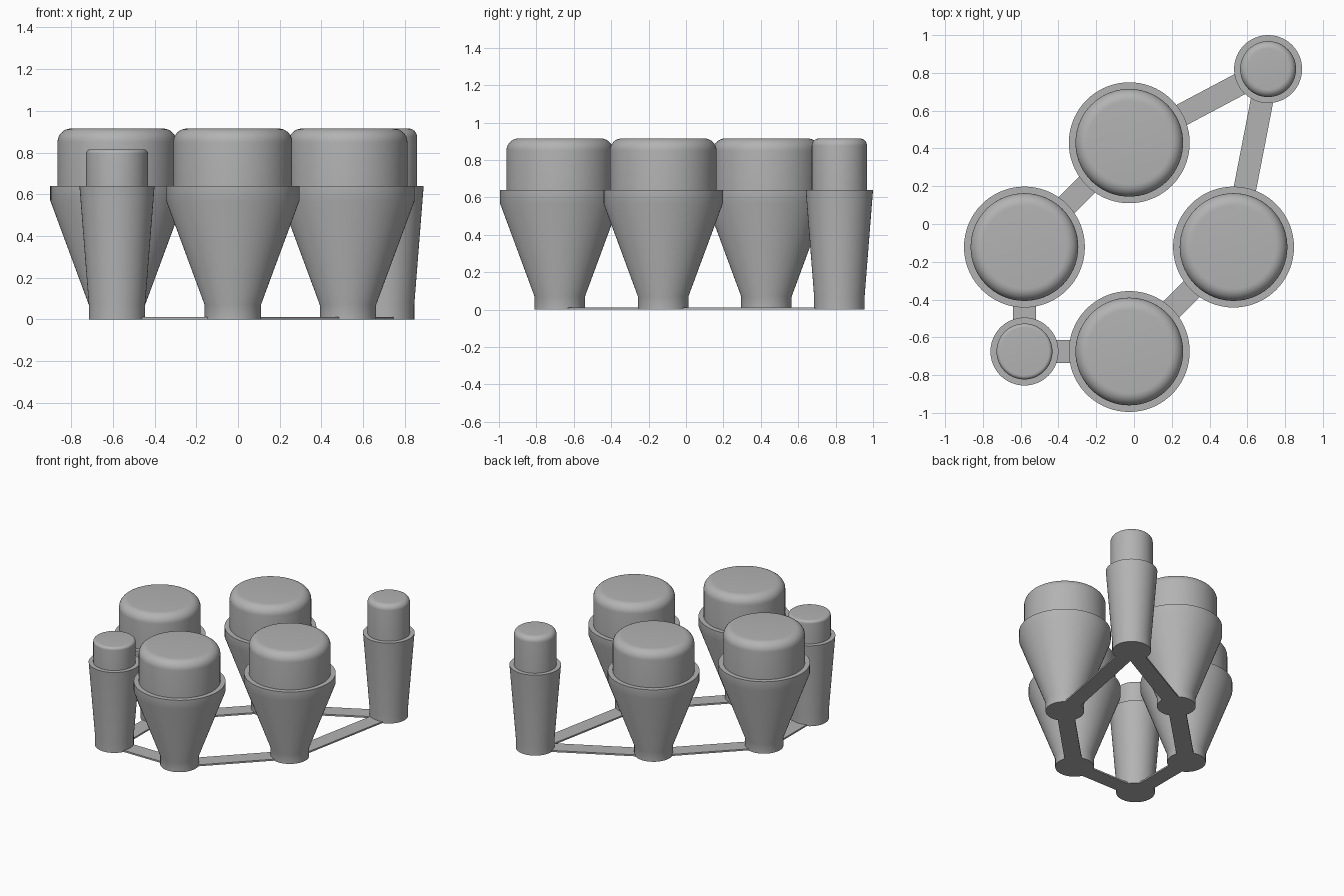
import bpy, bmesh, math
from mathutils import Vector

if "Cube" in bpy.data.objects:
    bpy.data.objects.remove(bpy.data.objects["Cube"])

grey = bpy.data.materials.new("mid_grey")
grey.diffuse_color = (0.45, 0.45, 0.45, 1)
grey.use_nodes = True
grey.node_tree.nodes["Principled BSDF"].inputs["Base Color"].default_value = grey.diffuse_color


def finish(name, bm):
    bmesh.ops.recalc_face_normals(bm, faces=bm.faces)
    mesh = bpy.data.meshes.new(name)
    bm.to_mesh(mesh)
    bm.free()
    mesh.materials.append(grey)
    obj = bpy.data.objects.new(name, mesh)
    bpy.context.collection.objects.link(obj)
    return obj


def lathe(name, profile, centre, steps=72):
    """Closed solid of revolution from (radius, z) points, bottom to top."""
    bm = bmesh.new()
    rings = [[bm.verts.new((r * math.cos(math.tau * i / steps), r * math.sin(math.tau * i / steps), z))
              for i in range(steps)] for r, z in profile]
    for a, b in zip(rings, rings[1:]):
        for i in range(steps):
            j = (i + 1) % steps
            bm.faces.new((a[i], a[j], b[j], b[i]))
    bm.faces.new(rings[0][::-1])
    bm.faces.new(rings[-1])
    obj = finish(name, bm)
    obj.location = (*centre, 0)
    bpy.ops.object.select_all(action='DESELECT')
    bpy.context.view_layer.objects.active = obj
    obj.select_set(True)
    bpy.ops.object.shade_smooth_by_angle(angle=math.radians(35))
    return obj


def tower(name, centre, rim, cap, top, fillet):
    # flared holder: straight foot, cone, straight rim
    cone_top = 0.57 if rim > 0.2 else 0.64
    holder = [(0.135, 0), (0.135, 0.07), (rim, cone_top)]
    if cone_top < 0.64:
        holder.append((rim, 0.64))
    lathe(name + "_holder", holder, centre)
    # plug with a rounded top edge
    plug = [(cap, 0.62), (cap, 0.64)]
    for k in range(9):
        a = math.pi / 2 * k / 8
        plug.append((cap - fillet + fillet * math.cos(a), top - fillet + fillet * math.sin(a)))
    lathe(name + "_plug", plug, centre)


def link(name, p, q, width=0.12, height=0.012):
    # thin floor strip joining two feet
    p, q = Vector(p), Vector(q)
    d = (q - p).normalized()
    side = Vector((-d.y, d.x)) * width / 2
    corners = (p + side, p - side, q - side, q + side)
    bm = bmesh.new()
    face = bm.faces.new([bm.verts.new((c.x, c.y, 0)) for c in corners])
    top = bmesh.ops.extrude_face_region(bm, geom=[face])["geom"]
    bmesh.ops.translate(bm, vec=(0, 0, height), verts=[v for v in top if isinstance(v, bmesh.types.BMVert)])
    finish(name, bm)


# towers in order around the loop: name, centre, rim radius, plug radius, top, fillet
towers = [
    ("short_small", (-0.58, -0.675), 0.18, 0.148, 0.815, 0.02),
    ("left_large", (-0.58, -0.122), 0.32, 0.285, 0.915, 0.065),
    ("back_large", (-0.025, 0.43), 0.32, 0.285, 0.915, 0.065),
    ("tall_small", (0.71, 0.82), 0.18, 0.148, 0.915, 0.04),
    ("right_large", (0.527, -0.122), 0.32, 0.285, 0.915, 0.065),
    ("front_large", (-0.025, -0.675), 0.32, 0.285, 0.915, 0.065),
]
for i, t in enumerate(towers):
    tower(*t)
    link(f"floor_link_{i + 1}", t[1], towers[(i + 1) % len(towers)][1])
